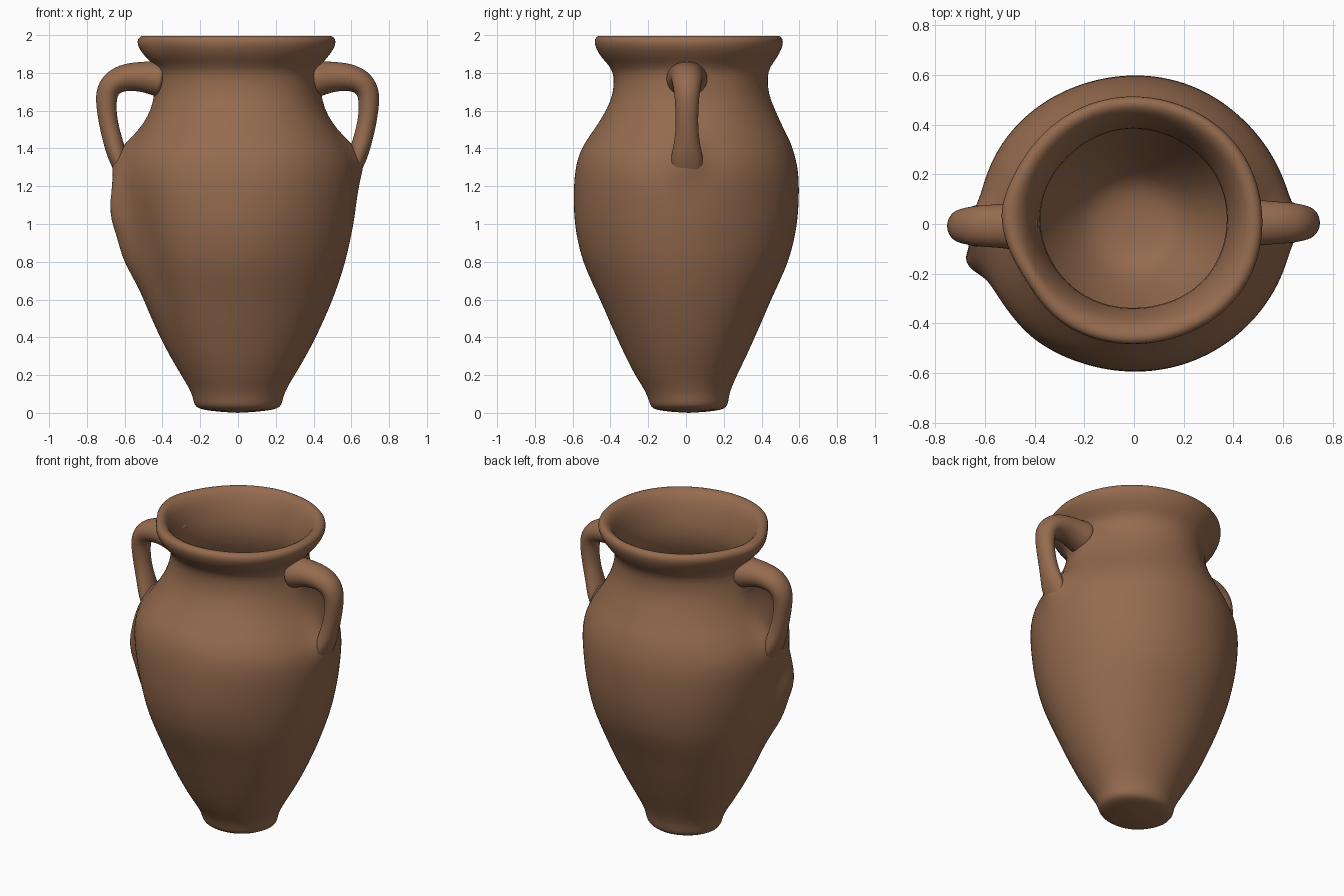
import bpy, bmesh, math
from mathutils import Vector

clay = bpy.data.materials.new("terracotta brown")
clay.diffuse_color = (0.30, 0.146, 0.077, 1)


def finish(name, bm, levels=1):
    bmesh.ops.recalc_face_normals(bm, faces=bm.faces)
    mesh = bpy.data.meshes.new(name)
    bm.to_mesh(mesh)
    bm.free()
    mesh.materials.append(clay)
    for p in mesh.polygons:
        p.use_smooth = True
    ob = bpy.data.objects.new(name, mesh)
    bpy.context.collection.objects.link(ob)
    sub = ob.modifiers.new("smooth", 'SUBSURF')
    sub.levels = sub.render_levels = levels
    return ob


def loft(rings, cap):
    """Skin rings of points; cap gives the end points to fan to."""
    bm = bmesh.new()
    vs = [[bm.verts.new(p) for p in r] for r in rings]
    n = len(vs[0])
    for a, b in zip(vs, vs[1:]):
        for i in range(n):
            j = (i + 1) % n
            bm.faces.new((a[i], a[j], b[j], b[i]))
    for ring, tip in zip((vs[0], vs[-1]), cap):
        t = bm.verts.new(tip)
        for i in range(n):
            bm.faces.new((ring[i], ring[(i + 1) % n], t))
    return bm


def bump(d, width):
    return math.exp(-(d / width) ** 2)


# Jar: (z, radius x, radius y, centre y), outside from foot to rim, then inside
outer = [
    (0.006, 0.10, 0.10, 0.015), (0.015, 0.18, 0.17, 0.015),
    (0.03, 0.225, 0.20, 0.015), (0.06, 0.235, 0.21, 0.015),
    (0.11, 0.245, 0.22, 0.01), (0.20, 0.30, 0.27, 0),
    (0.30, 0.36, 0.32, 0), (0.40, 0.412, 0.365, 0), (0.50, 0.458, 0.41, 0),
    (0.60, 0.50, 0.452, 0), (0.70, 0.535, 0.50, 0), (0.80, 0.565, 0.543, 0),
    (0.88, 0.583, 0.565, 0), (0.95, 0.597, 0.58, 0), (1.02, 0.61, 0.59, 0),
    (1.10, 0.62, 0.595, 0), (1.18, 0.63, 0.596, 0),
    (1.25, 0.632, 0.593, 0), (1.31, 0.625, 0.585, 0), (1.37, 0.605, 0.57, 0),
    (1.43, 0.567, 0.545, 0.005), (1.48, 0.535, 0.515, 0.01),
    (1.53, 0.50, 0.485, 0.015), (1.61, 0.455, 0.443, 0.022),
    (1.69, 0.425, 0.41, 0.022), (1.78, 0.41, 0.405, 0.022),
    (1.83, 0.42, 0.42, 0.02), (1.88, 0.475, 0.465, 0.015),
    (1.925, 0.51, 0.49, 0.013), (1.965, 0.525, 0.502, 0.013),
    (1.995, 0.51, 0.49, 0.013), (2.0, 0.475, 0.46, 0.015)]
inner = [
    (1.975, 0.44, 0.425, 0.02), (1.92, 0.41, 0.395, 0.02),
    (1.84, 0.385, 0.37, 0.02), (1.75, 0.37, 0.355, 0.02),
    (1.65, 0.385, 0.37, 0.02), (1.53, 0.44, 0.43, 0.015),
    (1.40, 0.53, 0.51, 0), (1.25, 0.575, 0.54, 0), (1.05, 0.56, 0.54, 0),
    (0.80, 0.50, 0.48, 0), (0.60, 0.435, 0.39, 0), (0.40, 0.35, 0.305, 0),
    (0.26, 0.25, 0.225, 0), (0.19, 0.18, 0.17, 0), (0.165, 0.10, 0.10, 0)]
SEG = 120
rings = []
for k, (z, rx, ry, cy) in enumerate(outer + inner):
    ring = []
    for i in range(SEG):
        a = 2 * math.pi * i / SEG
        deg = math.degrees(a)
        # slight hand-thrown unevenness
        s = 1 + 0.005 * math.sin(3 * a + 2 * z) + 0.004 * math.sin(5 * a - 4 * z)
        zz = z
        if k < len(outer):
            # clay gathered around both ends of each handle
            for side in (0, 180, 360):
                s += 0.08 * bump(deg - side, 9) * bump(z - 1.36, 0.10)
                s += 0.06 * bump(deg - side, 13) * bump(z - 1.74, 0.08)
            # broken ridge and scraped scar on the left front
            s += 0.135 * bump(deg - 193, 7) * bump(z - 1.06, 0.15)
            s += 0.09 * bump(deg - 192, 9) * bump(z - 0.82, 0.14)
            s += 0.045 * bump(deg - 188, 9) * bump(z - 1.25, 0.10)
            s -= 0.045 * bump(deg - 215, 11) * bump(z - 0.85, 0.35)
            # chipped, drooping lip
            if z > 1.85:
                s -= 0.035 * bump(deg - 210, 18)
                s += 0.02 * bump(deg - 175, 12)
                zz -= 0.015 * bump(deg - 205, 16) * (z < 1.95)
        ring.append((rx * s * math.cos(a), cy + ry * s * math.sin(a), zz))
    rings.append(ring)
finish("jar_body", loft(rings, ((0, 0.015, 0), (0, 0, 0.16))))

# Handles: (x, z, half width along y, half thickness)
path = [
    (0.395, 1.765, 0.12, 0.105), (0.44, 1.772, 0.105, 0.092),
    (0.52, 1.782, 0.09, 0.079), (0.60, 1.775, 0.086, 0.074),
    (0.66, 1.745, 0.078, 0.068), (0.690, 1.69, 0.068, 0.061),
    (0.689, 1.61, 0.062, 0.053), (0.676, 1.52, 0.060, 0.051),
    (0.652, 1.43, 0.068, 0.053), (0.628, 1.35, 0.09, 0.052),
    (0.605, 1.27, 0.08, 0.035), (0.595, 1.19, 0.04, 0.018)]
for name, side, shift, y0 in (("left_handle", -1, 0.008, -0.008),
                              ("right_handle", 1, 0.004, 0.005)):
    pts = [Vector((x + shift * (x > 0.5), 0, z)) for x, z, w, t in path]
    rings = []
    for i, (x, z, w, t) in enumerate(path):
        d = (pts[min(i + 1, len(pts) - 1)] - pts[max(i - 1, 0)]).normalized()
        nrm = Vector((d.z, 0, -d.x))
        ring = []
        for j in range(16):
            a = 2 * math.pi * j / 16
            p = pts[i] + nrm * (t * math.cos(a))
            ring.append((side * p.x, y0 + w * math.sin(a), p.z))
        rings.append(ring)
    ends = [(side * p.x, y0, p.z) for p in (pts[0], pts[-1])]
    finish(name, loft(rings, ends), 2)
